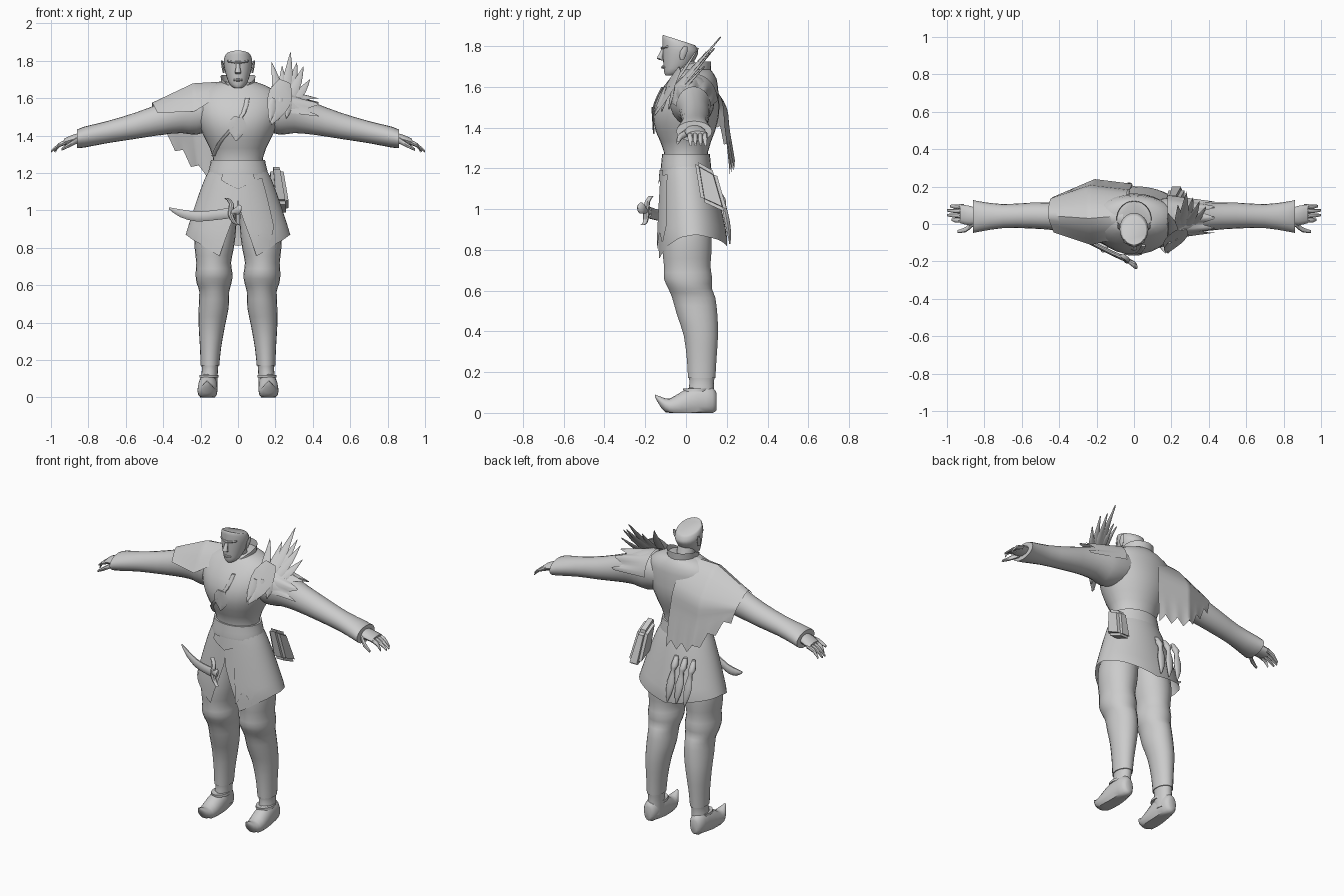
import bpy, bmesh, math
from mathutils import Vector

X, Y, Z = Vector((1, 0, 0)), Vector((0, 1, 0)), Vector((0, 0, 1))
grey = bpy.data.materials.new("plain grey")
grey.diffuse_color = (0.6, 0.6, 0.6, 1)


def finish(name, bm, angle=40):
    bmesh.ops.recalc_face_normals(bm, faces=bm.faces)
    me = bpy.data.meshes.new(name)
    bm.to_mesh(me)
    bm.free()
    me.materials.append(grey)
    ob = bpy.data.objects.new(name, me)
    bpy.context.collection.objects.link(ob)
    bpy.ops.object.select_all(action='DESELECT')
    ob.select_set(True)
    bpy.context.view_layer.objects.active = ob
    bpy.ops.object.shade_smooth_by_angle(angle=math.radians(angle))
    return ob


def refine(rows, k):
    """Catmull-Rom subdivision of row tuples."""
    out = []
    for i in range(len(rows) - 1):
        p = [rows[max(i - 1, 0)], rows[i], rows[i + 1], rows[min(i + 2, len(rows) - 1)]]
        for j in range(k):
            t = j / k
            out.append([b + 0.5 * t * (c - a + t * (2*a - 5*b + 4*c - d + t * (3*(b - c) + d - a)))
                        for a, b, c, d in zip(*p)])
    return out + [list(rows[-1])]


def loft(name, rows, u=X, v=Y, n=20, k=2, tilt=None, floor=False):
    """Closed skin through ellipses; a row is x, y, z, radius along u, radius along v."""
    bm = bmesh.new()
    rings = []
    for x, y, z, ra, rb in refine(rows, k):
        ring = []
        for i in range(n):
            a = 2 * math.pi * i / n
            p = Vector((x, y, z)) + u * (ra * math.cos(a)) + v * (rb * math.sin(a))
            if tilt:
                p.z += tilt(p)
            if floor:
                p.z = max(p.z, 0)
            ring.append(bm.verts.new(p))
        rings.append(ring)
    for r, q in zip(rings, rings[1:]):
        for i in range(n):
            bm.faces.new((r[i], r[(i + 1) % n], q[(i + 1) % n], q[i]))
    bm.faces.new(rings[0])
    bm.faces.new(rings[-1])
    return finish(name, bm)


def sheet(name, f, nu, nv):
    """Open surface from a function of two 0..1 parameters."""
    bm = bmesh.new()
    g = [[bm.verts.new(f(i / nu, j / nv)) for j in range(nv + 1)] for i in range(nu + 1)]
    for i in range(nu):
        for j in range(nv):
            bm.faces.new((g[i][j], g[i + 1][j], g[i + 1][j + 1], g[i][j + 1]))
    return finish(name, bm)


def interp(t, table):
    for (a, p), (b, q) in zip(table, table[1:]):
        if t <= b:
            w = max(0, (t - a) / (b - a))
            return p + (q - p) * w
    return table[-1][1]


def leaf(name, base, tip, width, normal, bend=0.0):
    """Flat pointed blade such as a feather."""
    a, b = Vector(base), Vector(tip)
    nrm = Vector(normal).normalized()
    side = (b - a).cross(nrm).normalized()
    rows = []
    for t, w in ((0, .5), (.3, 1), (.65, .8), (1, .04)):
        p = a.lerp(b, t) + side * (bend * math.sin(math.pi * t))
        rows.append((*p, width * w, .004))
    loft(name, rows, side, nrm, 8)


# Torso and belt
loft("torso", [(0, 0, 1.15, .15, .115), (0, 0, 1.28, .133, .108), (0, -.003, 1.38, .175, .145),
               (0, 0, 1.47, .215, .163), (0, .012, 1.56, .23, .148), (0, .035, 1.64, .2, .115),
               (0, .04, 1.685, .1, .08)], n=28)
loft("belt", [(0, 0, 1.18, .162, .124), (0, 0, 1.20, .16, .124), (0, 0, 1.25, .148, .119),
              (0, 0, 1.27, .145, .117)], n=28)

# Head, nose, ears, brow and neck
loft("neck", [(0, .025, 1.58, .06, .06), (0, .01, 1.65, .054, .054), (0, -.01, 1.73, .05, .05)])
loft("head", [(0, -.075, 1.655, .022, .025), (0, -.062, 1.672, .043, .045), (0, -.04, 1.71, .06, .071),
              (0, -.03, 1.76, .073, .084), (0, -.028, 1.80, .077, .088), (0, -.032, 1.83, .071, .084),
              (0, -.035, 1.838, .064, .077)], n=24,
     tilt=lambda p: -.32 * (p.y + .06) * max(0, min(1, (p.z - 1.74) / .08)))
loft("nose", [(0, -.11, 1.79, .009, .008), (0, -.122, 1.76, .012, .012), (0, -.128, 1.738, .017, .015),
              (0, -.112, 1.73, .013, .008)], n=10)
loft("brow", [(-.055, -.088, 1.798, .01, .006), (0, -.115, 1.79, .01, .008), (.055, -.088, 1.798, .01, .006)],
     Y, Z, 8)
loft("mouth", [(-.024, -.104, 1.697, .005, .004), (0, -.114, 1.697, .008, .008), (.024, -.104, 1.697, .005, .004)],
     Y, Z, 8)


# Standing collar, open in a V at the front
def collar(s, t):
    a = .25 + s * (2 * math.pi - .5)
    front = (1 + math.cos(a)) / 2
    top = 1.725 - .07 * front ** 3
    r = .085 + .008 * t
    return Vector((r * math.sin(a), .03 - (.088 + .006 * t) * math.cos(a) - .03 * front * (1 - t),
                   1.60 + (top - 1.60) * t))


sheet("collar", collar, 24, 4)

for s, side in ((1, "left"), (-1, "right")):
    # Arms with flared cuffs
    loft(side + "_arm", [(s*.1, .03, 1.54, .1, .1), (s*.22, .03, 1.53, .11, .125), (s*.30, .035, 1.52, .095, .107),
                         (s*.40, .04, 1.492, .076, .087), (s*.55, .045, 1.452, .069, .07),
                         (s*.70, .042, 1.418, .064, .059), (s*.82, .04, 1.392, .08, .056),
                         (s*.86, .04, 1.382, .088, .05)], Y, Z)
    # Hand and fingers
    loft(side + "_hand", [(s*.82, .04, 1.39, .04, .03), (s*.88, .045, 1.38, .052, .026),
                          (s*.93, .055, 1.365, .05, .018)], Y, Z, 14)
    for i, (y, tip) in enumerate(((.02, .975), (.045, 1.0), (.07, 1.0), (.093, .985))):
        loft(f"{side}_finger_{i + 1}", [(s*.91, y, 1.368, .013, .014), (s*.955, y, 1.35, .012, .012),
                                        (s*tip, y + .003, 1.315, .006, .006)], Y, Z, 8)
    loft(side + "_thumb", [(s*.86, .005, 1.375, .018, .018), (s*.9, -.03, 1.352, .014, .014),
                           (s*.945, -.04, 1.325, .007, .007)], Y, Z, 8)
    # Ears
    loft(side + "_ear", [(s*.076, -.02, 1.735, .005, .01), (s*.082, -.012, 1.77, .007, .018),
                         (s*.086, -.002, 1.80, .004, .008)], n=8)
    # Legs: baggy thigh gathered under the knee, then shin
    loft(side + "_leg", [(s*.095, .005, 1.05, .09, .1), (s*.12, .005, .9, .11, .12), (s*.127, .005, .8, .105, .122),
                         (s*.13, .006, .72, .093, .115), (s*.128, .01, .66, .099, .12),
                         (s*.128, .02, .61, .093, .108), (s*.127, .038, .565, .08, .107),
                         (s*.13, .055, .48, .08, .1), (s*.14, .073, .38, .07, .085),
                         (s*.147, .077, .26, .056, .073), (s*.15, .077, .17, .05, .068)], n=22)
    # Boots with a curled toe
    loft(side + "_ankle", [(s*.155, .08, .04, .045, .064), (s*.153, .075, .11, .044, .062),
                           (s*.15, .077, .15, .043, .06), (s*.15, .077, .18, .046, .064)])
    loft(side + "_boot", [(s*.16, .15, .055, .02, .04), (s*.16, .13, .06, .042, .065),
                          (s*.16, .06, .06, .05, .08), (s*.163, -.02, .04, .054, .065),
                          (s*.165, -.08, .03, .048, .04), (s*.165, -.12, .05, .03, .028),
                          (s*.165, -.153, .085, .004, .005)], X, Z, 16, floor=True)
    loft(side + "_boot_strap", [(s*.155, .05, .105, .052, .062), (s*.155, .055, .12, .05, .07)], k=1)

HEM = ((.36, .755), (.8, .82), (1.25, .862), (1.7, .875), (2.4, .85), (math.pi, .81))


def skirt_point(a, v, off=0.0):
    """Angle a is measured from the front; v runs from waist to hem."""
    z = 1.21 + (interp(abs(a), HEM) - 1.21) * v
    w = min(1, (1.21 - z) / .34) ** .85
    rx, ry, cy = .157 + .123 * w + off, .12 + .052 * w + off, .03 * w
    return Vector((rx * math.sin(a), cy - ry * math.cos(a), z))


# Coat skirt parting below the waist
def skirt(u, v):
    gap = .36 * max(0, (v - .38) / .62)
    return skirt_point(gap + u * (2 * math.pi - 2 * gap) - (2 * math.pi if u > .5 else 0), v)


sheet("coat_skirt", skirt, 48, 10)
sheet("front_panel", lambda u, v: skirt_point(
    .28 + .5 * u, .1 + (.72 + .08 * math.cos(9 * u)) * v, .007), 8, 8)
sheet("belt_flap", lambda u, v: skirt_point(
    -.5 + u, .04 + (.07 + .1 * (1 - abs(2 * u - 1))) * v, .008), 10, 3)


# Hip pouch
def box_pouch():
    bm = bmesh.new()
    bmesh.ops.create_cube(bm, size=1)
    for p in bm.verts:
        low = .5 - p.co.z
        p.co = Vector((.205 + .07 * p.co.x * (1 + .25 * low) + .025 * low,
                       .095 + .125 * p.co.y * (.85 + .2 * low) + .045 * low, 1.11 + .2 * p.co.z + .06 * -p.co.y))
    bmesh.ops.bevel(bm, geom=bm.edges[:], offset=.018, segments=2, affect='EDGES')
    finish("pouch", bm)


box_pouch()

# Curved sheathed knife with a guard and pommel
loft("knife_sheath", [(-.37, -.03, 1.012, .005, .005), (-.31, -.06, .985, .012, .022), (-.22, -.105, .967, .014, .028),
                      (-.12, -.155, .975, .014, .028), (-.05, -.185, .985, .016, .03)], Y, Z, 10)
loft("knife_guard", [(-.06, -.17, 1.065, .012, .012), (-.035, -.19, 1.035, .013, .013), (-.04, -.195, .98, .016, .016),
                     (-.02, -.2, .935, .012, .012), (.005, -.215, .922, .01, .01)], n=8)
loft("knife_grip", [(-.05, -.185, .985, .016, .016), (-.02, -.205, .995, .014, .015), (.005, -.22, 1.005, .02, .028),
                    (.018, -.23, 1.01, .008, .012)], Y, Z, 10)

# Feather fan on the left shoulder
for i, (x, y, z) in enumerate(((.18, .06, 1.79), (.235, .10, 1.77), (.28, .17, 1.845), (.315, .14, 1.79),
                               (.35, .12, 1.77), (.385, .09, 1.70), (.35, .03, 1.63))):
    leaf(f"shoulder_feather_{i + 1}", (.21 + .008 * i, -.10 + .01 * i, 1.56), (x, y, z), .026,
         (.25, -.75, .65), .012)
leaf("feather_base", (.25, -.03, 1.69), (.18, -.155, 1.46), .065, (.3, -.8, .45))
for i in range(3):
    leaf(f"front_feather_{i + 1}", (.19 + .04 * i, -.10 + .02 * i, 1.60), (.17 + .045 * i, -.155 + .035 * i, 1.47 + .01 * i),
         .022, (.3, -.9, .2))

# Left shoulder cap with a ragged edge
sheet("left_shoulder_cap", lambda u, v: Vector((
    .18 + v * (.22 + .035 * math.cos(26 * u)),
    .037 - (.118 - .035 * v) * math.cos(math.pi * u),
    1.532 - .03 * v + (.132 - .035 * v) * math.sin(math.pi * u))), 24, 6)

# Cape over the right shoulder: front edge, ridge, back, hem at three stations
CAPE = ((0, ((-.055, -.07, 1.64), (-.06, .045, 1.69), (-.04, .165, 1.56), (-.02, .19, 1.4), (-.01, .215, 1.20))),
        (.5, ((-.23, -.112, 1.53), (-.24, .03, 1.672), (-.24, .185, 1.52), (-.23, .215, 1.38), (-.21, .24, 1.22))),
        (1, ((-.43, -.045, 1.52), (-.46, .045, 1.575), (-.45, .125, 1.51), (-.44, .14, 1.47), (-.42, .15, 1.43))))


def cape(u, v):
    rails = []
    for t, pts in CAPE:
        fine = refine(pts, 4)
        rails.append((t, Vector(fine[round(v * 16)])))
    p = interp(u, rails)
    bulge = 1 - abs(2 * u - 1)
    p.z += .01 * bulge * math.sin(math.pi * v)
    if v > .8:
        p.z -= (v - .8) * 5 * .05 * (abs((u * 5) % 1 - .5) * 2 - .4)
    return p


sheet("shoulder_cape", cape, 30, 16)

# Chest emblem plate and diagonal coat flap
leaf("chest_emblem", (0, -.166, 1.50), (-.01, -.158, 1.37), .048, (0, -1, .05))
loft("coat_edge", [(.05, -.115, 1.60), (.03, -.155, 1.52), (-.03, -.164, 1.44), (-.10, -.128, 1.36), (-.14, -.075, 1.29)]
     and [(.05, -.115, 1.60, .012, .006), (.03, -.152, 1.52, .012, .006), (-.03, -.160, 1.44, .012, .006),
          (-.10, -.118, 1.36, .012, .006), (-.13, -.045, 1.29, .012, .006)], X, Y, 8)

# Hanging charms at the back
for i in range(3):
    x = -.04 - .06 * i
    loft(f"back_charm_{i + 1}", [(x, .15, 1.1, .012, .012), (x - .004, .175, 1.05, .022, .02),
                                 (x, .185, 1.02, .012, .012), (x + .005, .2, .95, .026, .014),
                                 (x + .012, .212, .88, .018, .01), (x + .02, .215, .83, .003, .003)], n=10)
